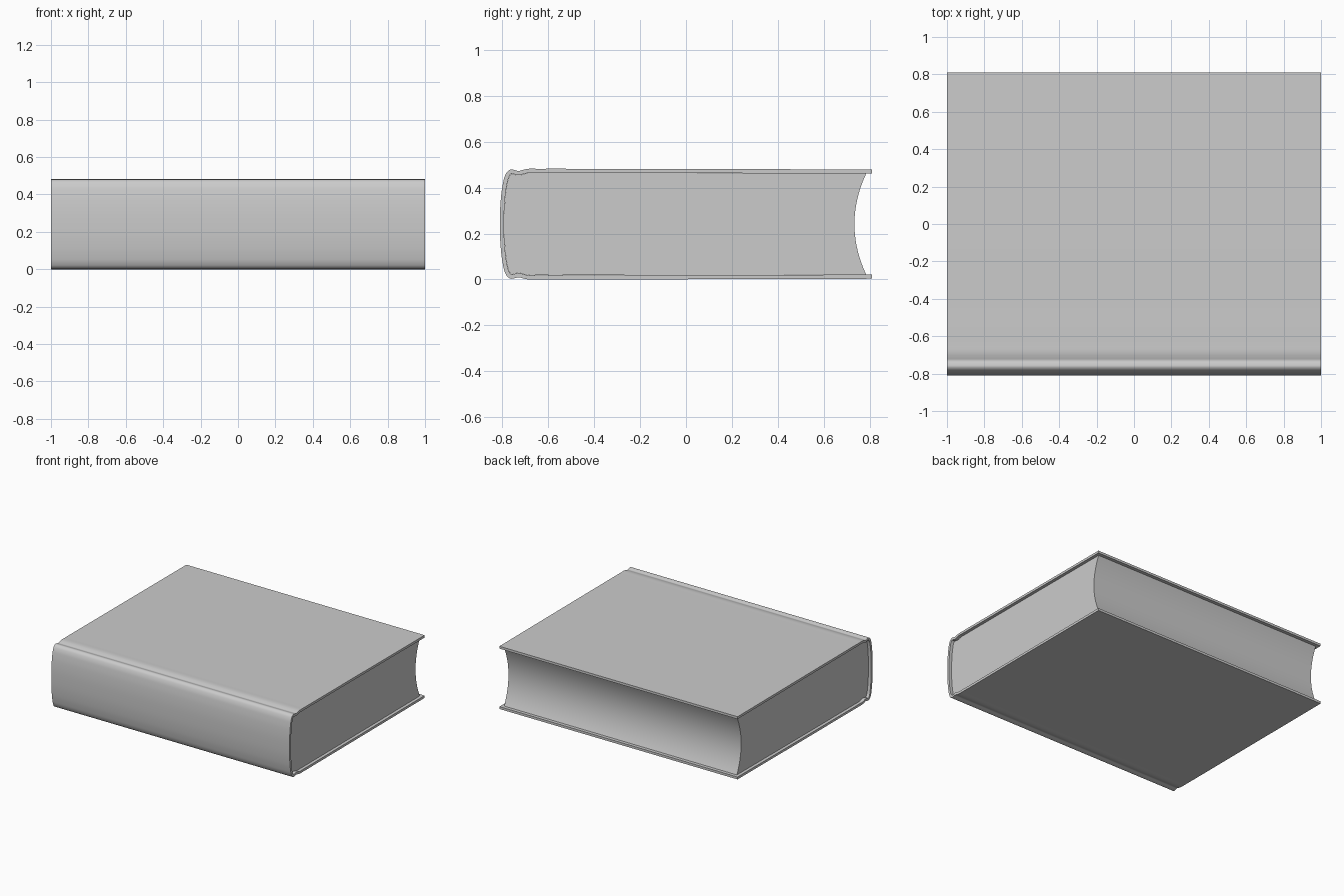
import bpy, bmesh, math
from mathutils import Vector

if "Cube" in bpy.data.objects:
    bpy.data.objects.remove(bpy.data.objects["Cube"])

MID = 0.241      # half height of the book
THICK = 0.018    # cover board thickness

# Upper half of the outer cover profile (y, z above the middle), fore-edge to spine
UPPER = [(0.81, 0.238), (0.3, 0.2395), (-0.45, 0.241), (-0.64, 0.241), (-0.695, 0.240),
         (-0.712, 0.236), (-0.73, 0.2315), (-0.747, 0.236), (-0.762, 0.238), (-0.777, 0.230),
         (-0.789, 0.210), (-0.799, 0.170), (-0.808, 0.095)]


def smooth_path(pts, steps=4):
    """Catmull-Rom interpolation, with chord-aware tangents."""
    def tangent(i):
        if i in (0, len(pts) - 1):
            j = 1 if i == 0 else i - 1
            return (pts[1] - pts[0]).normalized() if i == 0 else (pts[i] - pts[j]).normalized()
        d0, d1 = pts[i] - pts[i - 1], pts[i + 1] - pts[i]
        return (d0.normalized() / d0.length + d1.normalized() / d1.length).normalized()
    out = []
    for i in range(len(pts) - 1):
        a, b = pts[i], pts[i + 1]
        size = (b - a).length
        ta, tb = tangent(i) * size, tangent(i + 1) * size
        for k in range(steps):
            t = k / steps
            out.append(a * (2*t**3 - 3*t**2 + 1) + ta * (t**3 - 2*t**2 + t)
                       + b * (3*t**2 - 2*t**3) + tb * (t**3 - t**2))
    return out + [pts[-1]]


def offset_path(path, dist):
    """Shift a path towards its left side (the inside of the book)."""
    out = []
    for i, p in enumerate(path):
        d = (path[min(i + 1, len(path) - 1)] - path[max(i - 1, 0)]).normalized()
        out.append(p + Vector((-d.y, d.x)) * dist)
    return out


def finish(name, bm):
    bmesh.ops.recalc_face_normals(bm, faces=bm.faces)
    mesh = bpy.data.meshes.new(name)
    bm.to_mesh(mesh)
    bm.free()
    obj = bpy.data.objects.new(name, mesh)
    bpy.context.collection.objects.link(obj)
    bpy.ops.object.select_all(action='DESELECT')
    obj.select_set(True)
    bpy.context.view_layer.objects.active = obj
    bpy.ops.object.shade_smooth_by_angle(angle=math.radians(35))
    return obj


def extrude_loop(name, loop, half, strip_caps=None):
    """Extrude a closed y-z loop along x; strip_caps pairs both sides of a thin band."""
    bm = bmesh.new()
    ends = [[bm.verts.new((x, p.x, p.y + MID)) for p in loop] for x in (-half, half)]
    n = len(loop)
    for i in range(n):
        j = (i + 1) % n
        bm.faces.new((ends[0][i], ends[0][j], ends[1][j], ends[1][i]))
    for e in ends:
        if strip_caps:
            for i in range(n // 2 - 1):
                bm.faces.new((e[i], e[i + 1], e[n - 2 - i], e[n - 1 - i]))
        else:
            bm.faces.new(e)
    return finish(name, bm)


upper = [Vector(p) for p in UPPER]
lower = [Vector((p.x, -p.y)) for p in reversed(upper)]
outer = smooth_path(upper + [Vector((-0.811, 0))] + lower)

# Cover: one wrapped board with spine and hinge grooves
inner = offset_path(outer, THICK)
extrude_loop("cover", outer + inner[::-1], 1.0, strip_caps=True)

# Page block: follows the inside of the cover, hollowed at the fore-edge
EDGE_Y, DEPTH = 0.785, 0.051
body = [p for p in offset_path(outer, THICK + 0.0005) if p.x < EDGE_Y - 0.03]
top = 0.2195
fore = []
for k in range(25):
    s = -1 + 2 * k / 24
    fore.append(Vector((EDGE_Y - DEPTH * (1 - s * s), s * top)))
extrude_loop("page_block", body + fore, 0.977)
